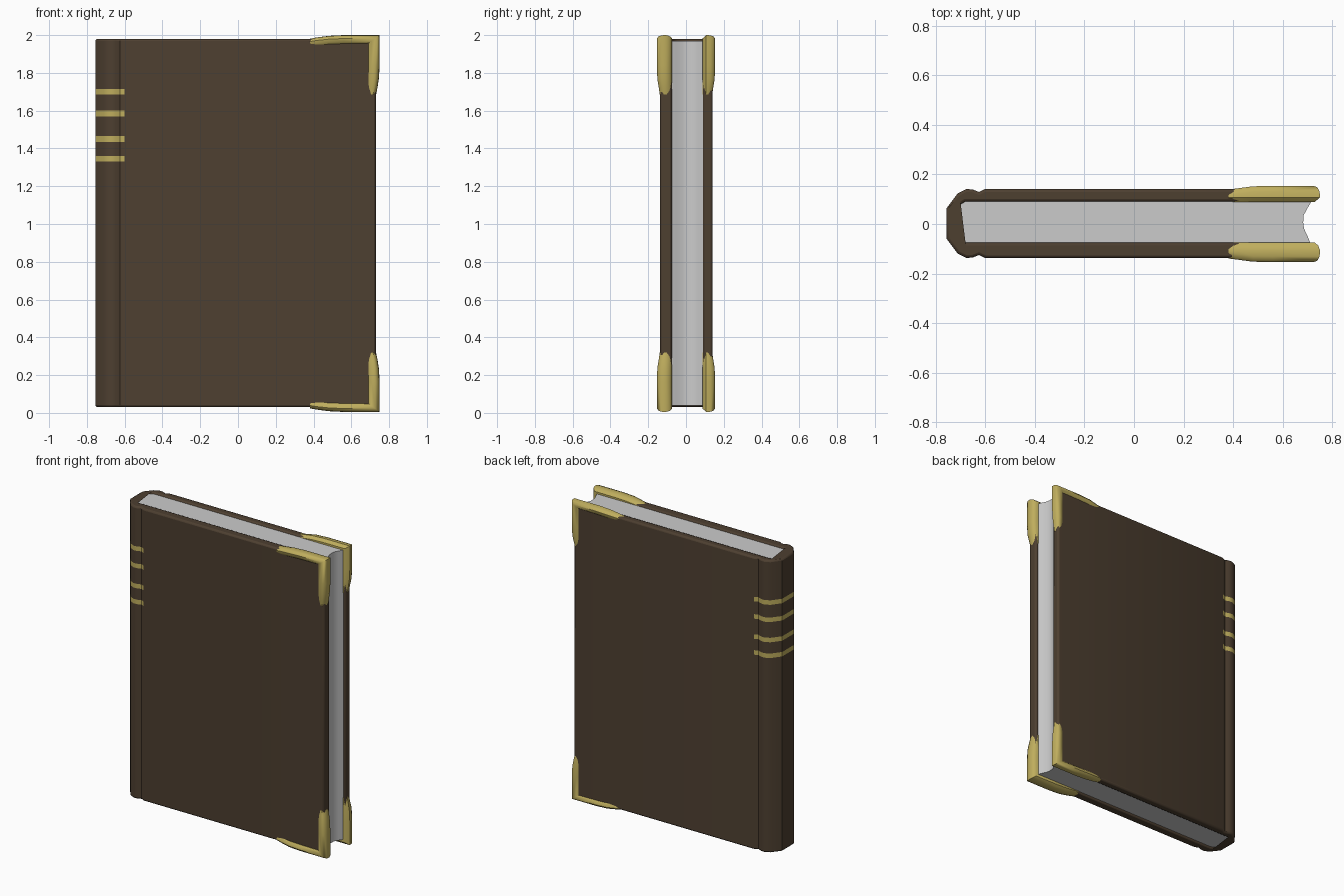
import bpy, bmesh

if "Cube" in bpy.data.objects:
    bpy.data.objects.remove(bpy.data.objects["Cube"])


def material(name, color):
    m = bpy.data.materials.new(name)
    m.diffuse_color = color
    m.use_nodes = True
    m.node_tree.nodes["Principled BSDF"].inputs["Base Color"].default_value = m.diffuse_color
    return m


leather = material("brown_leather", (0.075, 0.05, 0.03, 1))
gold = material("gold", (0.52, 0.42, 0.11, 1))


def finish(name, bm, mats, angle=0.6):
    bmesh.ops.recalc_face_normals(bm, faces=bm.faces)
    me = bpy.data.meshes.new(name)
    bm.to_mesh(me)
    bm.free()
    ob = bpy.data.objects.new(name, me)
    bpy.context.collection.objects.link(ob)
    for m in mats:
        me.materials.append(m)
    bpy.ops.object.select_all(action='DESELECT')
    bpy.context.view_layer.objects.active = ob
    ob.select_set(True)
    bpy.ops.object.shade_smooth_by_angle(angle=angle)
    return ob


def loft(rings, pick=lambda level, i: 0):
    """Skin a list of closed rings and cap both ends."""
    bm = bmesh.new()
    vs = [[bm.verts.new(p) for p in r] for r in rings]
    n = len(vs[0])
    for k in range(len(vs) - 1):
        for i in range(n):
            j = (i + 1) % n
            f = bm.faces.new((vs[k][i], vs[k][j], vs[k + 1][j], vs[k + 1][i]))
            f.material_index = pick(k, i)
    bm.faces.new(vs[0])
    bm.faces.new(vs[-1])
    return bm


# Cover: C-shaped profile with hinge grooves, extruded upward;
# the gold spine bands are faces between paired levels
half = [(-0.60, 0.139), (-0.625, 0.127), (-0.65, 0.137), (-0.675, 0.139),
        (-0.71, 0.122), (-0.755, 0.062)]
spine = [(x, y + 0.002) for x, y in half] + [(x, 0.002 - y) for x, y in reversed(half)]
profile = [(0.73, 0.141)] + spine + [
    (0.73, -0.137), (0.73, -0.075), (-0.68, -0.075), (-0.735, -0.045),
    (-0.735, 0.06), (-0.68, 0.09), (0.73, 0.09)]
levels = [0.03]
for z in (1.345, 1.45, 1.585, 1.70):
    levels += [z - 0.015, z + 0.015]
levels.append(1.98)
bm = loft([[(x, y, z) for x, y in profile] for z in levels],
          lambda k, i: int(k % 2 == 1 and 1 <= i < len(spine)))
cover = finish("cover", bm, [leather, gold])
bevel = cover.modifiers.new("soft_edges", 'BEVEL')
bevel.width = 0.011
bevel.segments = 2
bevel.limit_method = 'ANGLE'
bevel.angle_limit = 1.2

# Page block with a hollow fore edge
pages = [(0.715, 0.09), (0.697, 0.06), (0.684, 0.035), (0.682, 0.005),
         (0.686, -0.02), (0.70, -0.05), (0.71, -0.075),
         (-0.68, -0.075), (-0.737, -0.045), (-0.737, 0.06), (-0.68, 0.09)]
finish("pages", loft([[(x, y, z) for x, y in pages] for z in (0.04, 1.97)]), [])

# Metal corners: a rounded band swept round each board corner.
# Each station: outer (x, z), inner (x, z), height of outer face |y|
stations = [((0.38, 1.981), (0.38, 1.943), 0.139),
            ((0.42, 1.988), (0.42, 1.948), 0.144),
            ((0.48, 1.996), (0.48, 1.952), 0.152),
            ((0.56, 2.000), (0.56, 1.955), 0.153),
            ((0.75, 2.000), (0.692, 1.957), 0.153),
            ((0.75, 1.84), (0.692, 1.84), 0.153),
            ((0.746, 1.77), (0.692, 1.77), 0.152),
            ((0.738, 1.72), (0.692, 1.72), 0.144),
            ((0.731, 1.685), (0.692, 1.685), 0.139)]


def corner(name, side, top):
    rings = []
    for (ox, oz), (ix, iz), h in stations:
        inside = 0.088 if side > 0 else 0.074
        section = [(1, inside), (0.4, inside), (0.12, inside + 0.013), (0, 0.107),
                   (0.03, h - 0.022), (0.18, h - 0.006), (0.4, h), (0.75, h - 0.003),
                   (1, min(h - 0.008, 0.139))]
        ring = []
        for t, y in section:
            z = oz + (iz - oz) * t
            ring.append((ox + (ix - ox) * t, side * y, z if top else 2.005 - z))
        rings.append(ring)
    finish(name, loft(rings), [gold], 0.7)


for side, s in ((-1, "front"), (1, "back")):
    for top, t in ((True, "top"), (False, "bottom")):
        corner(f"{s}_{t}_corner", side, top)
